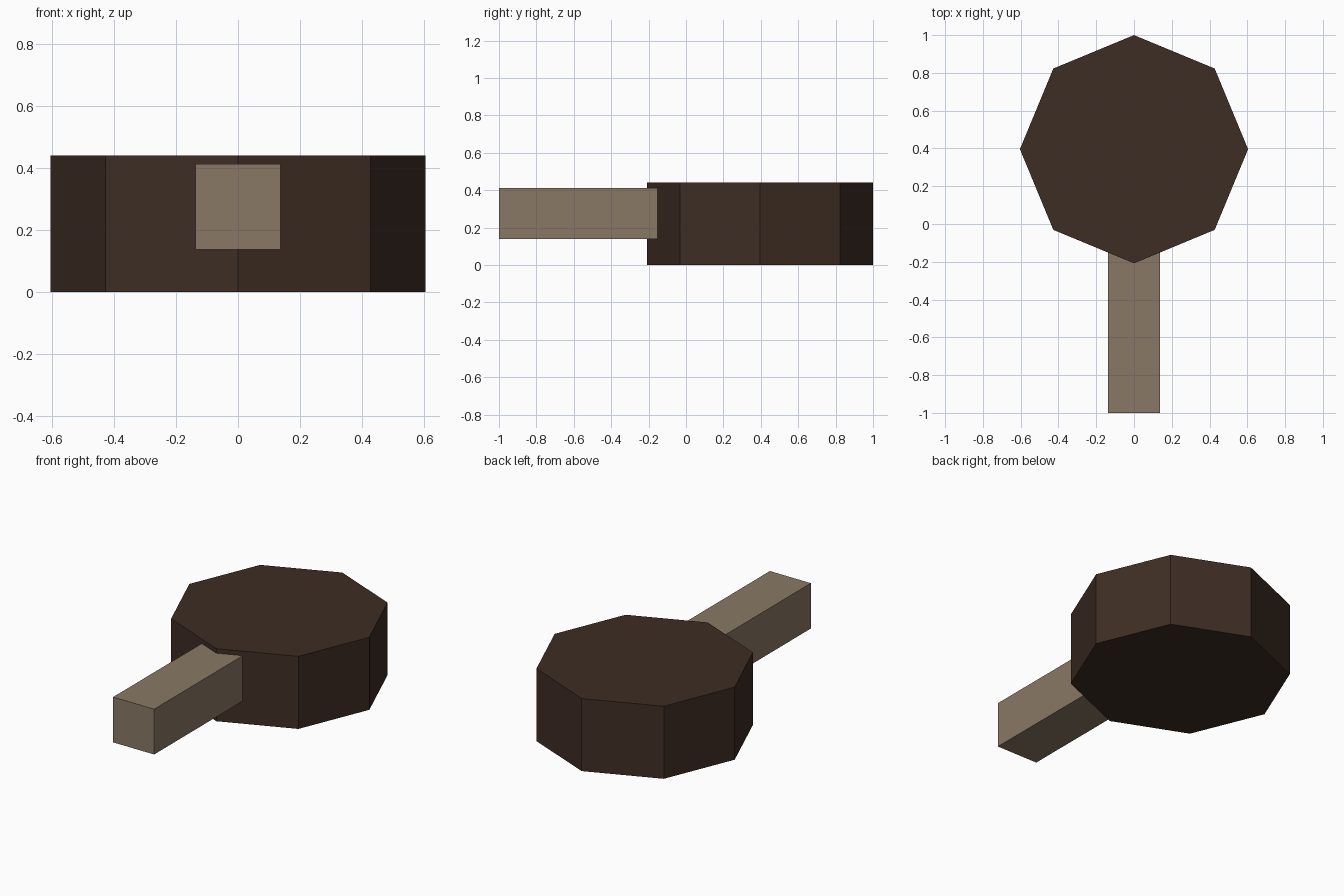
import bpy

cube = bpy.data.objects.get("Cube")
if cube:
    bpy.data.objects.remove(cube, do_unlink=True)


def make_material(name, rgb):
    mat = bpy.data.materials.new(name)
    mat.use_nodes = True
    color = (*rgb, 1.0)
    mat.diffuse_color = color
    mat.node_tree.nodes["Principled BSDF"].inputs["Base Color"].default_value = color
    return mat


def finish(name, mat):
    obj = bpy.context.object
    obj.name = obj.data.name = name
    obj.data.materials.append(mat)
    return obj


dark_brown = make_material("dark brown", (0.048, 0.026, 0.017))
tan_wood = make_material("tan wood", (0.25, 0.19, 0.128))

# Octagonal head, corners on the x and y axes
HEIGHT = 0.44
bpy.ops.mesh.primitive_cylinder_add(vertices=8, radius=0.604, depth=HEIGHT,
                                    location=(0, 0.396, HEIGHT / 2))
finish("head", dark_brown)

# Square handle, running from the front into the head
WIDTH, FRONT, BACK = 0.275, -1.0, -0.1
bpy.ops.mesh.primitive_cube_add(size=1, location=(0, (FRONT + BACK) / 2, 0.275))
handle = finish("handle", tan_wood)
handle.scale = (WIDTH, BACK - FRONT, WIDTH)
bpy.ops.object.transform_apply(location=False, rotation=False, scale=True)
